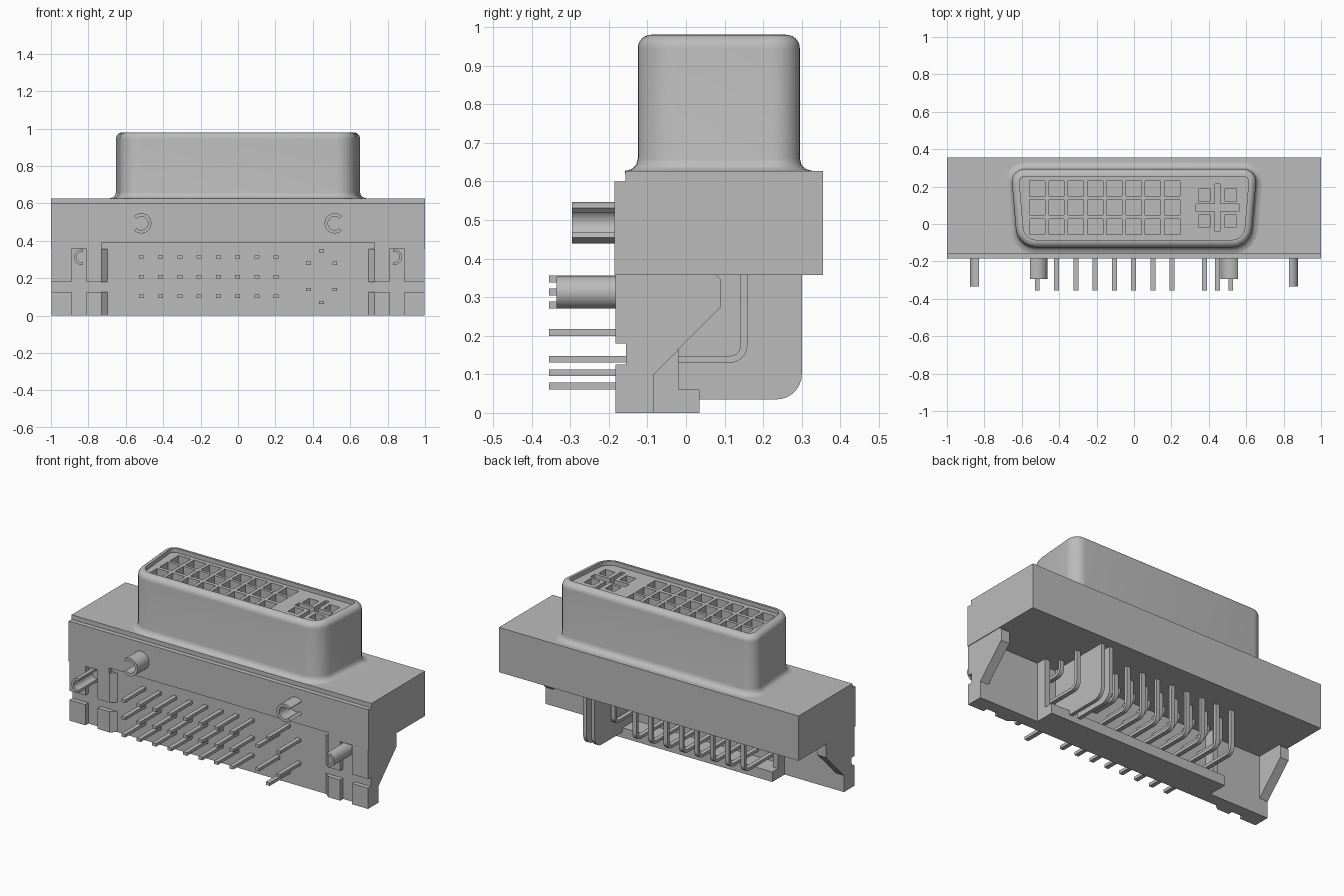
import bpy, bmesh
from math import cos, sin, radians, pi

if "Cube" in bpy.data.objects:
    bpy.data.objects.remove(bpy.data.objects["Cube"])

GREY = (0.5, 0.5, 0.5, 1)
mat = bpy.data.materials.new("neutral grey")
mat.use_nodes = True
mat.diffuse_color = GREY
mat.node_tree.nodes["Principled BSDF"].inputs["Base Color"].default_value = GREY


def finish(name, bm, smooth=False):
    bmesh.ops.recalc_face_normals(bm, faces=bm.faces)
    mesh = bpy.data.meshes.new(name)
    bm.to_mesh(mesh)
    bm.free()
    mesh.materials.append(mat)
    ob = bpy.data.objects.new(name, mesh)
    bpy.context.collection.objects.link(ob)
    if smooth:
        bpy.ops.object.select_all(action="DESELECT")
        ob.select_set(True)
        bpy.context.view_layer.objects.active = ob
        bpy.ops.object.shade_smooth_by_angle(angle=radians(35))
    return ob


def loft(bm, rings):
    """Skin a stack of closed rings and cap both ends."""
    rows = [[bm.verts.new(p) for p in ring] for ring in rings]
    n = len(rows[0])
    for a, b in zip(rows, rows[1:]):
        for i in range(n):
            j = (i + 1) % n
            bm.faces.new((a[i], a[j], b[j], b[i]))
    bm.faces.new(rows[0])
    bm.faces.new(rows[-1])


def prism_x(bm, outline, x0, x1):
    loft(bm, [[(x, y, z) for y, z in outline] for x in (x0, x1)])


def prism_y(bm, outline, y0, y1):
    loft(bm, [[(x, y, z) for x, z in outline] for y in (y0, y1)])


def prism_z(bm, outline, z0, z1):
    loft(bm, [[(x, y, z) for x, y in outline] for z in (z0, z1)])


def box(bm, x0, x1, y0, y1, z0, z1):
    prism_x(bm, [(y0, z0), (y1, z0), (y1, z1), (y0, z1)], min(x0, x1), max(x0, x1))


def arc(cx, cy, r, a0, a1, n=8):
    angles = [radians(a0 + (a1 - a0) * i / n) for i in range(n + 1)]
    return [(cx + r * cos(a), cy + r * sin(a)) for a in angles]


# Main housing, with a lower front skirt cut out around the pin guide
bm = bmesh.new()
box(bm, -1, 1, -.157, .355, .357, .627)
finish("housing", bm)
bm = bmesh.new()
half = [(.73, .39), (.73, .357), (1, .357), (1, .6)]
prism_y(bm, half + [(-x, z) for x, z in reversed(half)], -.185, -.156)
finish("front_skirt", bm)


# Tapered plug shell with a flared foot, rounded rim and shallow recess
def shell_ring(offset, z):
    right = arc(.522, -.015, .11 + offset, -90, -5) + arc(.583, .225, .07 + offset, -5, 90)
    left = [(-x, y) for x, y in reversed(right)]
    return [(x, y, z) for x, y in right + left]


bm = bmesh.new()
base = [(.033, .62), (.033, .627), (.015, .632), (.004, .643), (0, .66)]
rim = [(-.035 * (1 - cos(a)), .945 + .035 * sin(a)) for a in [pi / 12 * i for i in range(7)]]
recess = [(-.04, .98), (-.04, .955)]
loft(bm, [shell_ring(d, z) for d, z in base + rim + recess])
shell = finish("plug_shell", bm)

# Contact openings: a grid of squares, then four squares around a cross
columns = [-.517 + .103 * i for i in range(8)]
rows = [-.015, .09, .19]
squares = [(x, y, .041) for x in columns for y in rows]
squares += [(x, y, .032) for x in (.377, .517) for y in (.015, .155)]
bm = bmesh.new()
for x, y, h in squares:
    box(bm, x - h, x + h, y - h, y + h, .88, 1)
cross = [(.013, .128), (.013, .02), (.115, .02)]
outline = []
for sx, sy in ((1, 1), (-1, 1), (-1, -1), (1, -1)):
    part = [(.447 + sx * x, .087 + sy * y) for x, y in cross]
    outline += part if sx * sy < 0 else part[::-1]
prism_z(bm, outline, .88, 1)
cutter = finish("opening_cutter", bm)
cutter.hide_render = True
mod = shell.modifiers.new("openings", "BOOLEAN")
mod.operation = "DIFFERENCE"
mod.solver = "EXACT"
mod.object = cutter
bpy.ops.object.select_all(action="DESELECT")
bpy.context.view_layer.objects.active = shell
shell.select_set(True)
bpy.ops.object.modifier_apply(modifier=mod.name)
bpy.data.objects.remove(cutter)
bpy.ops.object.shade_smooth_by_angle(angle=radians(35))

# Recessed pin guide wall with its lower ledge
bm = bmesh.new()
box(bm, -.73, .73, -.155, -.083, 0, .357)
box(bm, -.6, .6, -.084, .035, 0, .06)
finish("pin_guide", bm)

for s, side in ((1, "left"), (-1, "right")):
    # End cheek closing the guide
    bm = bmesh.new()
    box(bm, s * .565, s * .6, -.084, -.02, .06, .357)
    finish(side + "_end_cheek", bm)

    # Mounting ear with four raised pads, the inner ones sloping to the guide
    bm = bmesh.new()
    box(bm, s * .73, s * .996, -.155, -.083, 0, .357)
    inner = [(s * .81, -.155), (s * .81, -.183), (s * .73, -.183), (s * .697, -.155)]
    for z0, z1 in ((0, .125), (.18, .357)):
        box(bm, s * .89, s * .996, -.183, -.155, z0, z1)
        prism_z(bm, inner, z0, z1)
    finish(side + "_mounting_ear", bm)

    # Diagonal gusset under the housing
    bm = bmesh.new()
    prism_x(bm, [(-.083, .1), (.09, .275), (.09, .345), (.08, .357), (-.083, .357)],
            s * .94, s * .996)
    finish(side + "_gusset", bm)

    # Split tubes: a locating hook and a board peg
    for name, cx, cz, r, t, a, tip in (("hook", .517, .493, .054, .018, 45, -.295),
                                       ("peg", .835, .312, .042, .014, -100, -.335)):
        if name == "hook":
            pts = arc(cx, cz, r, a, 360 - a, 20) + arc(cx, cz, r - t, 360 - a, a, 20)
        else:
            pts = arc(cx, cz, r, a, -a, 16) + arc(cx, cz, r - t, -a, a, 16)
        bm = bmesh.new()
        prism_y(bm, [(s * x, z) for x, z in pts], tip, -.15)
        finish(side + "_" + name, bm, True)


# Bent contact pins: down from the housing, then out through the guide
def bent_pin(bm, x, y, z):
    h, r = .009, .035
    cy, cz = y - r, z + r
    pts = [(-.355, z - h)] + arc(cy, cz, r + h, -90, 0, 6) + [(y + h, .38), (y - h, .38)]
    pts += arc(cy, cz, r - h, 0, -90, 6) + [(-.355, z + h)]
    prism_x(bm, pts, x - .013, x + .013)


bm = bmesh.new()
for x in columns:
    for y, z in zip(rows, (.313, .208, .104)):
        bent_pin(bm, x, y, z)
finish("signal_pins", bm)

bm = bmesh.new()
for x in (.377, .517):
    for y, z in ((.015, .28), (.15, .139)):
        bent_pin(bm, x, y, z)
for z in (.07, .347):
    box(bm, .434, .46, -.355, 0, z - .009, z + .009)
finish("auxiliary_pins", bm)

# Pair of broad ground blades behind the guide
bm = bmesh.new()
blade = [(-.083, .035)] + arc(.235, .1, .065, -90, 0) + [(.3, .37), (-.083, .37)]
for x in (.41, .465):
    prism_x(bm, blade, x - .011, x + .011)
finish("ground_blades", bm)
